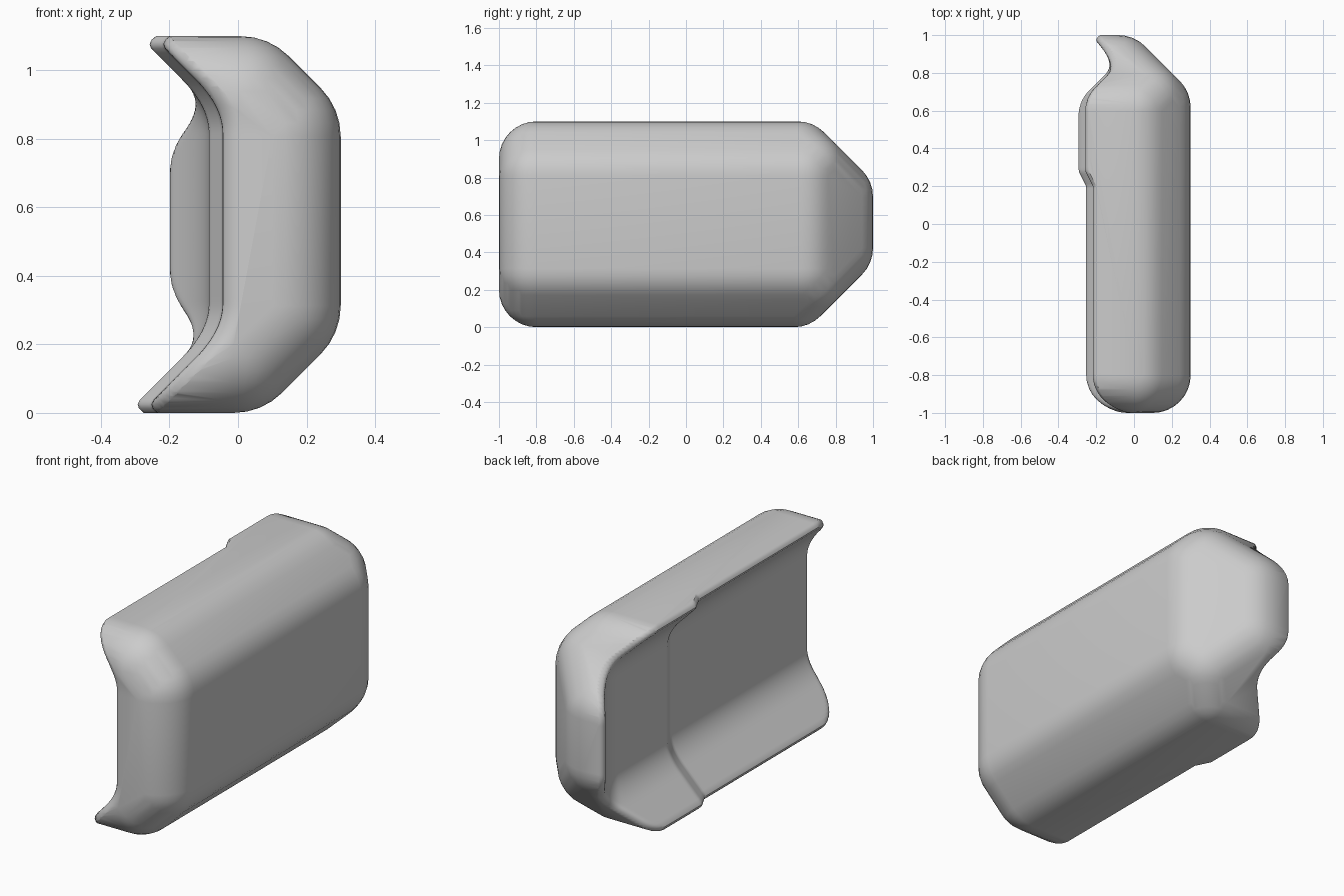
import bpy, bmesh, math
from itertools import combinations
from mathutils import Matrix, Vector
from mathutils.geometry import intersect_point_line

if "Cube" in bpy.data.objects:
    bpy.data.objects.remove(bpy.data.objects["Cube"])

R = 0.2                      # rounding radius of the outer shell
S = math.sqrt(0.5)

# Flat sides of the shell: outward direction and distance, before rounding
SIDES = [
    ((1, 0, 0), 0.30), ((-1, 0, 0), 0.80),             # outer face, open side
    ((0, 1, 0), 1.00), ((0, -1, 0), 1.00),             # back, front
    ((0, 0, 1), 1.10), ((0, 0, -1), 0.00),             # top, bottom
    ((S, 0, S), 1.19 * S), ((S, 0, -S), 0.07 * S),     # long chamfers
    ((S, S, 0), 1.00 * S),                             # back chamfer
    ((0, S, S), 1.78 * S), ((0, S, -S), 0.66 * S),     # back corner chamfers
]
# Centre line of the rounded outline seen along x, as (y, z)
OUTLINE = [Vector(p) for p in ((-0.8, 0.2), (0.577, 0.2), (0.8, 0.423),
                               (0.8, 0.697), (0.597, 0.9), (-0.8, 0.9))]


def make_object(name, bm):
    bmesh.ops.recalc_face_normals(bm, faces=bm.faces)
    mesh = bpy.data.meshes.new(name)
    bm.to_mesh(mesh)
    bm.free()
    obj = bpy.data.objects.new(name, mesh)
    bpy.context.collection.objects.link(obj)
    return obj


def core_corners():
    """Corners of the shell shrunk by the rounding radius."""
    planes = [(Vector(n), d - R) for n, d in SIDES]
    corners = []
    for trio in combinations(planes, 3):
        m = Matrix([n for n, d in trio])
        if abs(m.determinant()) < 1e-4:
            continue
        p = m.inverted() @ Vector([d for n, d in trio])
        if all(n.dot(p) < d + 1e-4 for n, d in planes):
            if all((p - q).length > 1e-3 for q in corners):
                corners.append(p)
    return corners


def rounded_shell():
    """Hull around a ball at every core corner."""
    bm = bmesh.new()
    for p in core_corners():
        bmesh.ops.create_uvsphere(bm, u_segments=32, v_segments=16, radius=R,
                                  matrix=Matrix.Translation(p))
    bmesh.ops.delete(bm, geom=bm.edges[:], context='EDGES_FACES')
    bmesh.ops.convex_hull(bm, input=bm.verts[:])
    loose = [v for v in bm.verts if not v.link_faces]
    bmesh.ops.delete(bm, geom=loose, context='VERTS')
    bmesh.ops.dissolve_limit(bm, angle_limit=0.01, verts=bm.verts[:],
                             edges=bm.edges[:])
    return make_object("shell", bm)


def blend(a, b, k):
    """Smaller of two values with a soft transition."""
    h = max(k - abs(a - b), 0) / k
    return min(a, b) - h * h * k / 4


def edge_inset(y, z):
    """Distance inward from the rounded outline."""
    if (-0.8 <= y <= 0.8 and 0.2 <= z <= 0.9
            and y + z <= 1.497 and y - z <= 0.377):
        return R
    p = Vector((y, z))
    dist = 9.0
    for a, b in zip(OUTLINE, OUTLINE[1:] + OUTLINE[:1]):
        q, t = intersect_point_line(p, a, b)
        q = a.lerp(b, min(max(t, 0), 1))
        dist = min(dist, (p - q.to_2d()).length)
    return R - dist


def hollow_depth(y, z):
    """Floor, sloping flanks, end slope, step and rolled lip."""
    flanks = min(0.85 - z, z - 0.285)
    x = blend(-0.045, flanks, 0.08)
    x = blend(x, 0.81 - y, 0.15)
    x -= 0.04 * min(max((y - 0.2) / 0.08, 0), 1)
    d = max(edge_inset(y, z), -0.03)
    if d < 0.04:
        x += 0.05 * (1 - d / 0.04) ** 2
    return x


def hollow_cutter():
    bm = bmesh.new()
    bmesh.ops.create_grid(bm, x_segments=176, y_segments=104, size=1)
    for v in bm.verts:
        y, z = v.co.x * 1.1037, 0.5513 + v.co.y * 0.6507
        v.co = (hollow_depth(y, z), y, z)
    ext = bmesh.ops.extrude_face_region(bm, geom=bm.faces[:],
                                        use_keep_orig=True)
    for v in ext["geom"]:
        if isinstance(v, bmesh.types.BMVert):
            v.co.x = -1.2
    return make_object("hollow_cutter", bm)


# Rounded shell with the open side scooped out
shell = rounded_shell()
cutter = hollow_cutter()
cutter.hide_render = True
cut = shell.modifiers.new("hollow", 'BOOLEAN')
cut.operation = 'DIFFERENCE'
cut.solver = 'EXACT'
cut.object = cutter
bpy.context.view_layer.objects.active = shell
bpy.ops.object.select_all(action='DESELECT')
shell.select_set(True)
bpy.ops.object.modifier_apply(modifier=cut.name)
bpy.data.objects.remove(cutter)

# Single grey finish, smooth surfaces
grey = bpy.data.materials.new("plain_grey")
grey.diffuse_color = (0.6, 0.6, 0.6, 1)
grey.use_nodes = True
grey.node_tree.nodes["Principled BSDF"].inputs["Base Color"].default_value = grey.diffuse_color
shell.data.materials.clear()
shell.data.materials.append(grey)
bpy.ops.object.shade_smooth_by_angle(angle=math.radians(40))
